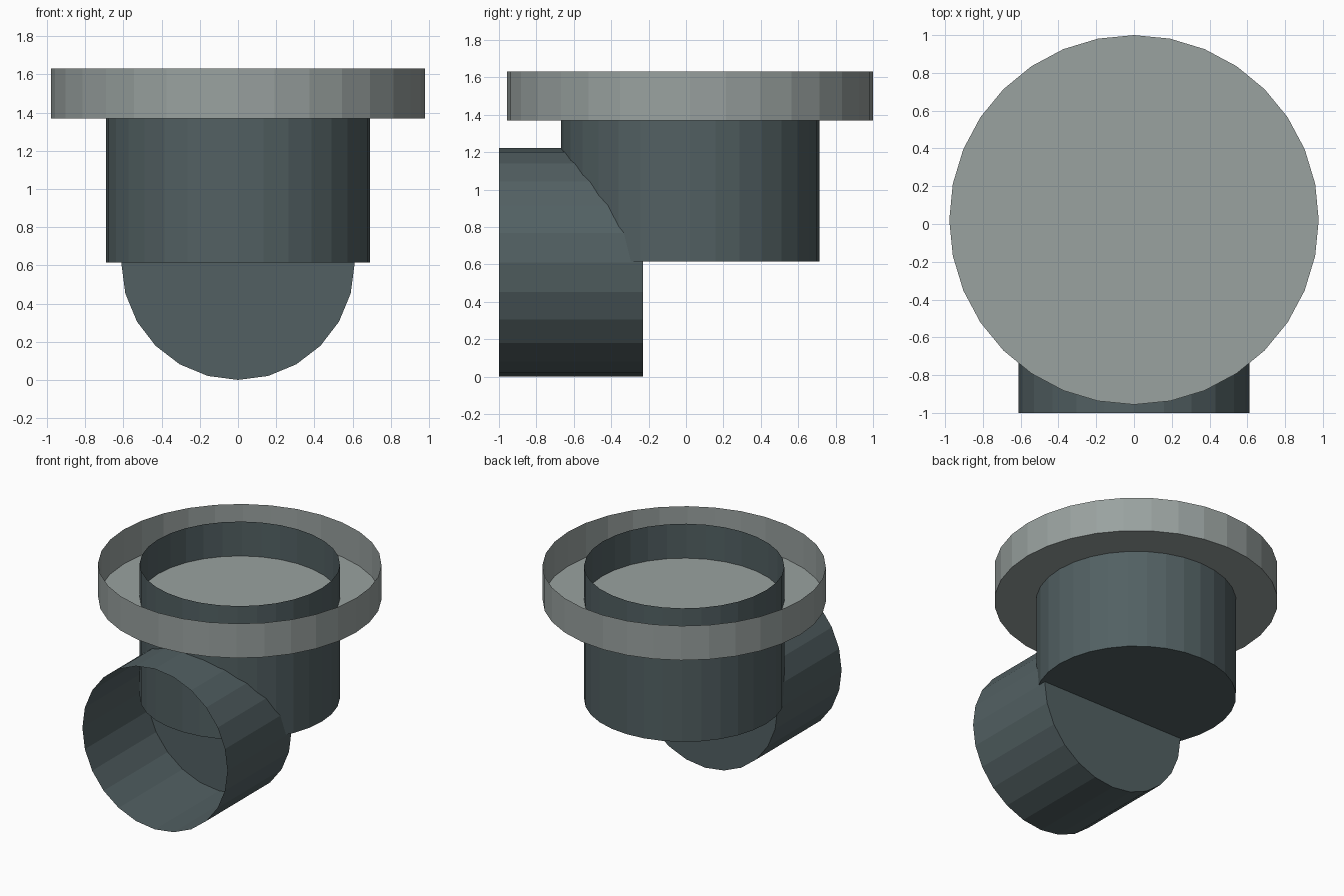
import bpy, bmesh, math
from mathutils import Matrix, Vector

if "Cube" in bpy.data.objects:
    bpy.data.objects.remove(bpy.data.objects["Cube"])


def material(name, rgb):
    mat = bpy.data.materials.new(name)
    mat.diffuse_color = (*rgb, 1)
    mat.use_nodes = True
    mat.node_tree.nodes["Principled BSDF"].inputs["Base Color"].default_value = mat.diffuse_color
    return mat


def open_cup(name, sides, radius, start, end, mat):
    """Thin-walled cylinder, closed at start and open at end."""
    start, end = Vector(start), Vector(end)
    axis = end - start
    bm = bmesh.new()
    bmesh.ops.create_cone(bm, cap_ends=True, segments=sides,
                          radius1=radius, radius2=radius, depth=axis.length)
    bm.normal_update()
    bmesh.ops.delete(bm, geom=[f for f in bm.faces if f.normal.z > 0.9],
                     context='FACES_ONLY')
    turn = Matrix.Rotation(math.pi / 2, 4, 'X') if abs(axis.y) > abs(axis.z) else Matrix()
    bm.transform(Matrix.Translation((start + end) / 2) @ turn)
    mesh = bpy.data.meshes.new(name)
    bm.to_mesh(mesh)
    bm.free()
    mesh.materials.append(mat)
    obj = bpy.data.objects.new(name, mesh)
    bpy.context.collection.objects.link(obj)
    return obj


light = material("light_grey", (0.32, 0.36, 0.35))
dark = material("dark_slate", (0.085, 0.118, 0.124))
cy = 0.022

# Wide shallow collar with a full floor
open_cup("collar", 32, 0.978, (0, cy, 1.37), (0, cy, 1.632), light)
# Upright tube passing through the collar
open_cup("upright_tube", 32, 0.691, (0, cy, 0.615), (0, cy, 1.632), dark)
# Horizontal outlet pipe, open at the front
open_cup("outlet_pipe", 24, 0.611, (0, -0.23, 0.611), (0, -1.0, 0.611), dark)
